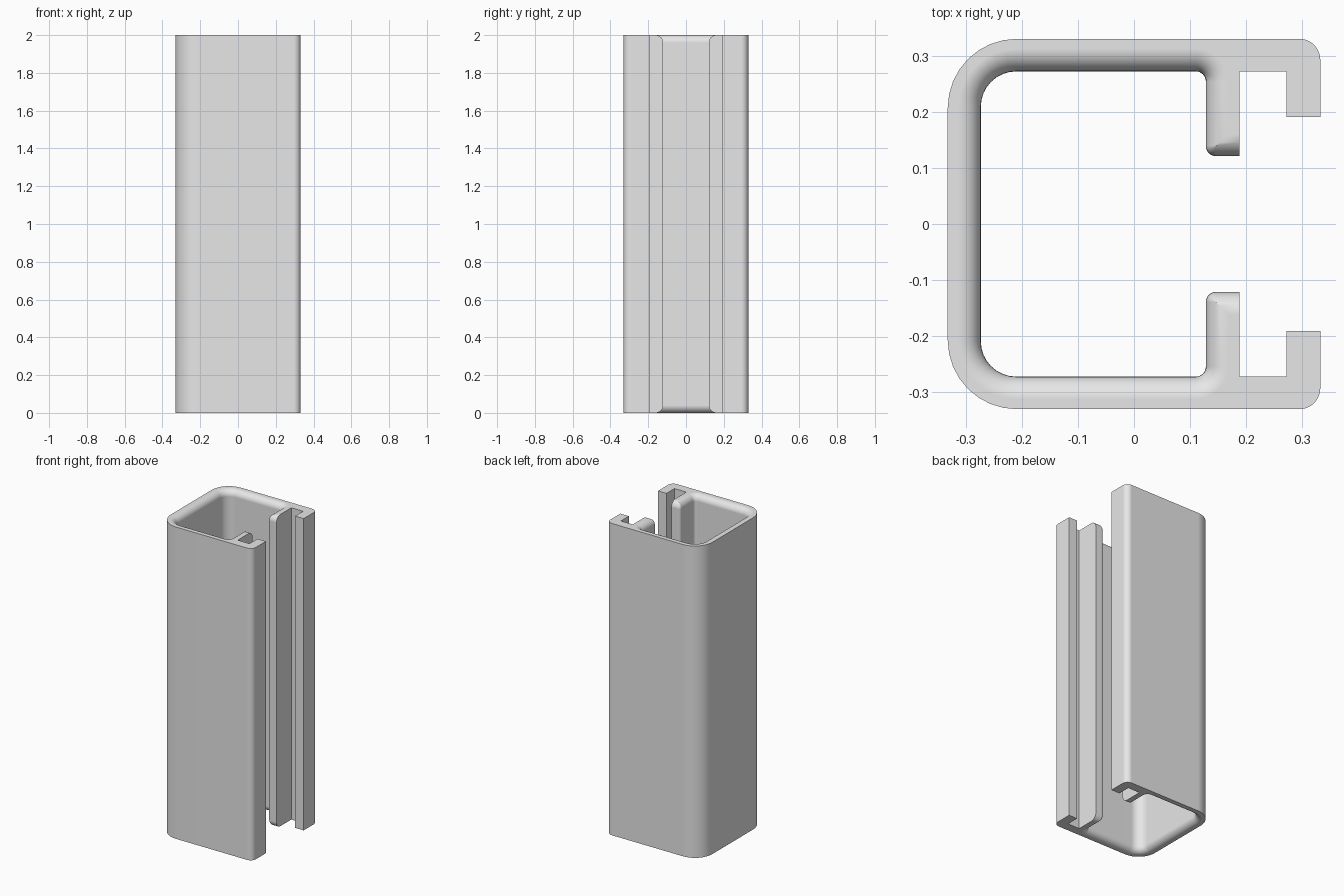
import bpy, bmesh, math
from mathutils import Vector

if "Cube" in bpy.data.objects:
    bpy.data.objects.remove(bpy.data.objects["Cube"])

HEIGHT = 2.0
EDGE_R = 0.04      # rounding of the inner rim at both ends
STEPS = 8


def rounded(corners):
    """Open right-angled path of (x, y, radius) with its corners rounded."""
    pts = []
    for i, (x, y, r) in enumerate(corners):
        p = Vector((x, y))
        if i in (0, len(corners) - 1) or r is None:
            pts.append(p)
            continue
        a = (p - Vector(corners[i - 1][:2])).normalized()
        b = (Vector(corners[i + 1][:2]) - p).normalized()
        for k in range(STEPS + 1):
            t = math.pi / 2 * k / STEPS
            pts.append(p + r * (b - a - b * math.cos(t) + a * math.sin(t)))
    return pts


def section(d):
    """Channel cross-section with the inner wall pushed back by d."""
    # outer side of the upper half: lip, groove, hook, corner, back wall
    outer = rounded([(0.188, 0.272, None), (0.272, 0.272, None), (0.272, 0.191, None),
                     (0.332, 0.191, None), (0.332, 0.33, 0.037),
                     (-0.332, 0.33, 0.123), (-0.332, 0, None)])[:-1]
    # inner side of the upper half: back wall, corner, lip root, lip tip
    inner = rounded([(-0.273 - d, 0, None), (-0.273 - d, 0.272 + d, 0.063 + d),
                     (0.128 + d, 0.272 + d, 0.018 + d),
                     (0.128 + d, 0.121 + d, max(0.018 - d, 0)),
                     (0.188, 0.121 + d, None)])[1:]

    def flip(pts):
        return [Vector((p.x, -p.y)) for p in reversed(pts)]
    return outer + flip(outer) + flip(inner) + inner


# Levels up the channel: rounded bottom rim, straight run, rounded top rim
rim = []
for k in range(STEPS + 1):
    t = math.pi / 2 * k / STEPS
    rim.append((EDGE_R * (1 - math.cos(t)), EDGE_R * (1 - math.sin(t))))
levels = rim + [(HEIGHT - z, d) for z, d in reversed(rim)]

bm = bmesh.new()
rings = [[bm.verts.new((p.x, p.y, z)) for p in section(d)] for z, d in levels]
n = len(rings[0])
for low, high in zip(rings, rings[1:]):
    for i in range(n):
        j = (i + 1) % n
        bm.faces.new((low[i], low[j], high[j], high[i]))
bm.faces.new(rings[0])
bm.faces.new(rings[-1])
bmesh.ops.remove_doubles(bm, verts=bm.verts[:], dist=1e-5)
bmesh.ops.recalc_face_normals(bm, faces=bm.faces[:])

mesh = bpy.data.meshes.new("slotted_channel")
bm.to_mesh(mesh)
bm.free()
channel = bpy.data.objects.new("slotted_channel", mesh)
bpy.context.collection.objects.link(channel)

# Plain grey finish
grey = bpy.data.materials.new("light_grey")
grey.diffuse_color = (0.8, 0.8, 0.8, 1)
grey.use_nodes = True
grey.node_tree.nodes["Principled BSDF"].inputs["Base Color"].default_value = grey.diffuse_color
mesh.materials.append(grey)

# Smooth roundings, crisp edges, flat large faces
bpy.context.view_layer.objects.active = channel
channel.select_set(True)
bpy.ops.object.shade_smooth_by_angle(angle=math.radians(30))
weighted = channel.modifiers.new("flat_walls", 'WEIGHTED_NORMAL')
weighted.keep_sharp = True
